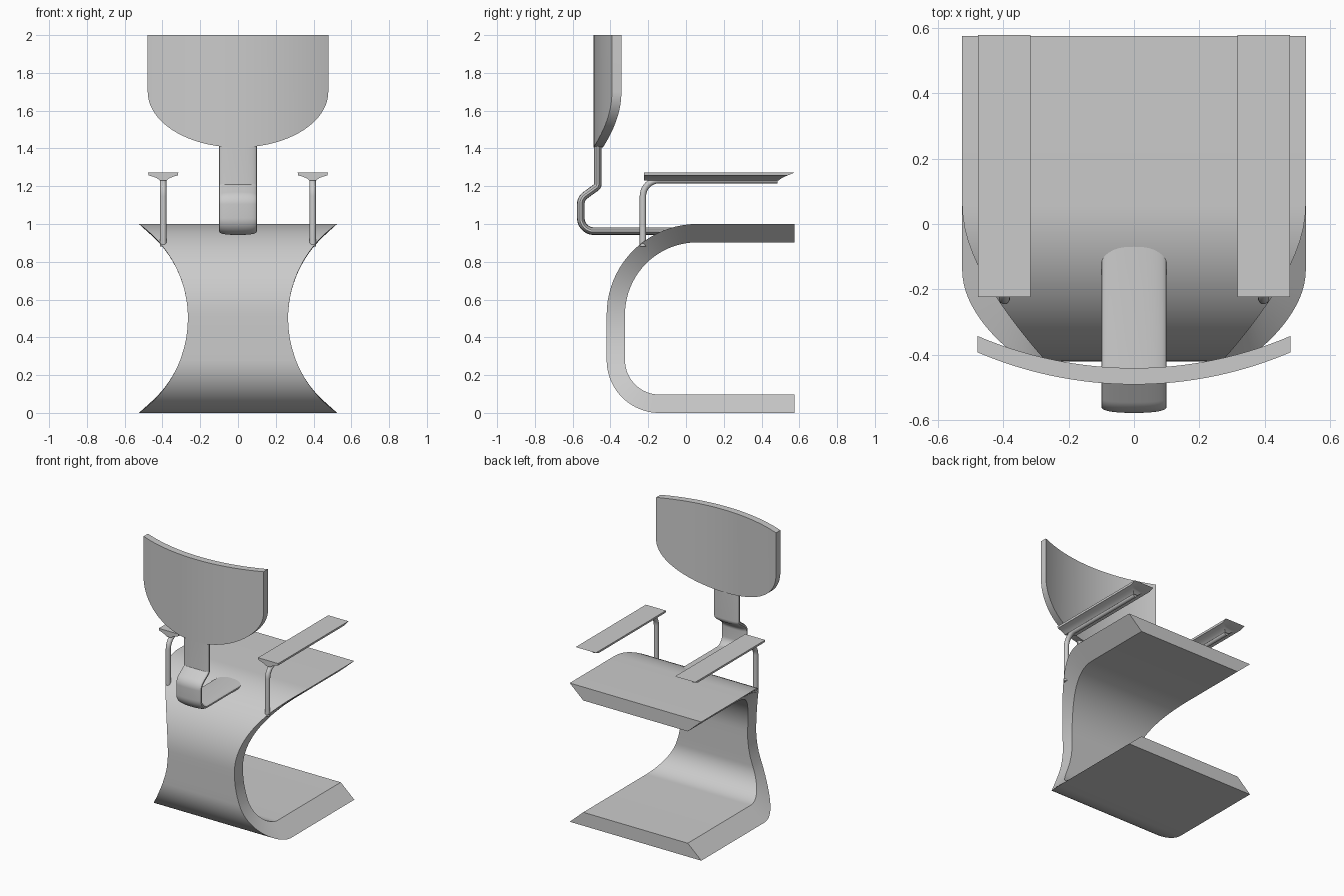
import bpy, bmesh, math
from mathutils import Vector

cube = bpy.data.objects.get("Cube")
if cube:
    bpy.data.objects.remove(cube, do_unlink=True)

grey = bpy.data.materials.new("light_grey")
grey.use_nodes = True
grey.diffuse_color = (0.6, 0.6, 0.6, 1)
grey.node_tree.nodes["Principled BSDF"].inputs["Base Color"].default_value = (0.6, 0.6, 0.6, 1)


def loft(name, rings):
    """Skin a list of closed rings and cap both ends."""
    bm = bmesh.new()
    rows = [[bm.verts.new(p) for p in ring] for ring in rings]
    n = len(rows[0])
    for a, b in zip(rows, rows[1:]):
        for i in range(n):
            j = (i + 1) % n
            bm.faces.new((a[i], a[j], b[j], b[i]))
    bm.faces.new(rows[0])
    bm.faces.new(rows[-1])
    bmesh.ops.recalc_face_normals(bm, faces=bm.faces)
    mesh = bpy.data.meshes.new(name)
    bm.to_mesh(mesh)
    bm.free()
    mesh.materials.append(grey)
    obj = bpy.data.objects.new(name, mesh)
    bpy.context.collection.objects.link(obj)
    bpy.ops.object.select_all(action='DESELECT')
    obj.select_set(True)
    bpy.context.view_layer.objects.active = obj
    bpy.ops.object.shade_smooth_by_angle(angle=math.radians(32))
    return obj


def fillet(corners, steps=12):
    """Side-view path from (y, z, radius) corners, with rounded bends."""
    pts = [Vector(c[:2]) for c in corners]
    path = [pts[0]]
    for i in range(1, len(pts) - 1):
        p, r = pts[i], corners[i][2]
        if r == 0:
            path.append(p)
            continue
        a, b = (pts[i - 1] - p).normalized(), (pts[i + 1] - p).normalized()
        half = a.angle(b) / 2
        centre = p + (a + b).normalized() * (r / math.sin(half))
        start = p + a * (r / math.tan(half)) - centre
        end = p + b * (r / math.tan(half)) - centre
        sweep_angle = math.pi - 2 * half
        for k in range(steps + 1):
            t = k / steps
            path.append(centre + (start * math.sin((1 - t) * sweep_angle)
                        + end * math.sin(t * sweep_angle)) / math.sin(sweep_angle))
    return path + [pts[-1]]


def sweep(name, path, section, x=0, width=None):
    """Sweep an (x, offset) section along a side-view path with mitred bends."""
    rings = []
    for i, p in enumerate(path):
        before = (p - path[max(i - 1, 0)]).normalized()
        after = (path[min(i + 1, len(path) - 1)] - p).normalized()
        tangent = (before + after).normalized()
        mitre = max(tangent.dot(before), tangent.dot(after))
        normal = Vector((-tangent.y, tangent.x)) / mitre
        ring = []
        for u, v in section:
            q = p + normal * v
            ring.append((x + u * (width(q.y) if width else 1), q.x, q.y))
        rings.append(ring)
    return loft(name, rings)


def oval(a, b, power=2, n=32):
    def shape(c):
        return math.copysign(abs(c) ** (2 / power), c)
    angles = [2 * math.pi * k / n for k in range(n)]
    return [(a * shape(math.cos(t)), b * shape(math.sin(t))) for t in angles]


# Seat and base: one bent slab, waisted by a circular arc in height
def body_half_width(z):
    return 0.876 - math.sqrt(0.611 ** 2 - (z - 0.5) ** 2)


T = 0.0485
body_path = fillet([(0.575, 1 - T, 0), (T - 0.42, 1 - T, 0.431),
                    (T - 0.42, 0.46, 0), (T - 0.42, 0.4, 0), (T - 0.42, 0.34, 0),
                    (T - 0.42, T, 0.231), (0.575, T, 0)], 20)
sweep("seat_and_base", body_path, [(-1, -T), (1, -T), (1, T), (-1, T)],
      width=body_half_width)

# Backrest: curved in plan, straight top and half-oval bottom
rings = []
for k in range(49):
    angle = math.pi * (k / 48 - 0.5)
    px = 0.478 * math.sin(angle)
    back = 0.725 - math.sqrt(1.215 ** 2 - px * px)
    low = 1.7 - 0.295 * math.cos(angle)
    rings.append([(px, back, low), (px, back + 0.05, low),
                  (px, back + 0.05, 2), (px, back, 2)])
loft("backrest", rings)

# Flat bar joining the backrest to the seat
bar_path = fillet([(-0.467, 1.45, 0), (-0.467, 1.2, 0.02), (-0.557, 1.135, 0.06),
                   (-0.557, 0.962, 0.07), (0, 0.962, 0)])
sweep("backrest_support", bar_path, oval(0.1, 0.02, 2.5))

# Armrests: bent tube posts under flared pads
post_path = fillet([(-0.228, 0.88, 0), (-0.228, 1.232, 0.085), (0.485, 1.232, 0)])
pad_levels = [(1.273, 0.08, 0.577), (1.258, 0.078, 0.54), (1.25, 0.052, 0.52),
              (1.242, 0.032, 0.505), (1.23, 0.017, 0.49)]
for side, sx in (("left", 0.396), ("right", -0.396)):
    sweep(side + "_armrest_post", post_path, oval(0.017, 0.017, n=20), sx)
    loft(side + "_armrest_pad",
         [[(sx - w, -0.223, z), (sx + w, -0.223, z), (sx + w, front, z), (sx - w, front, z)]
          for z, w, front in pad_levels])
